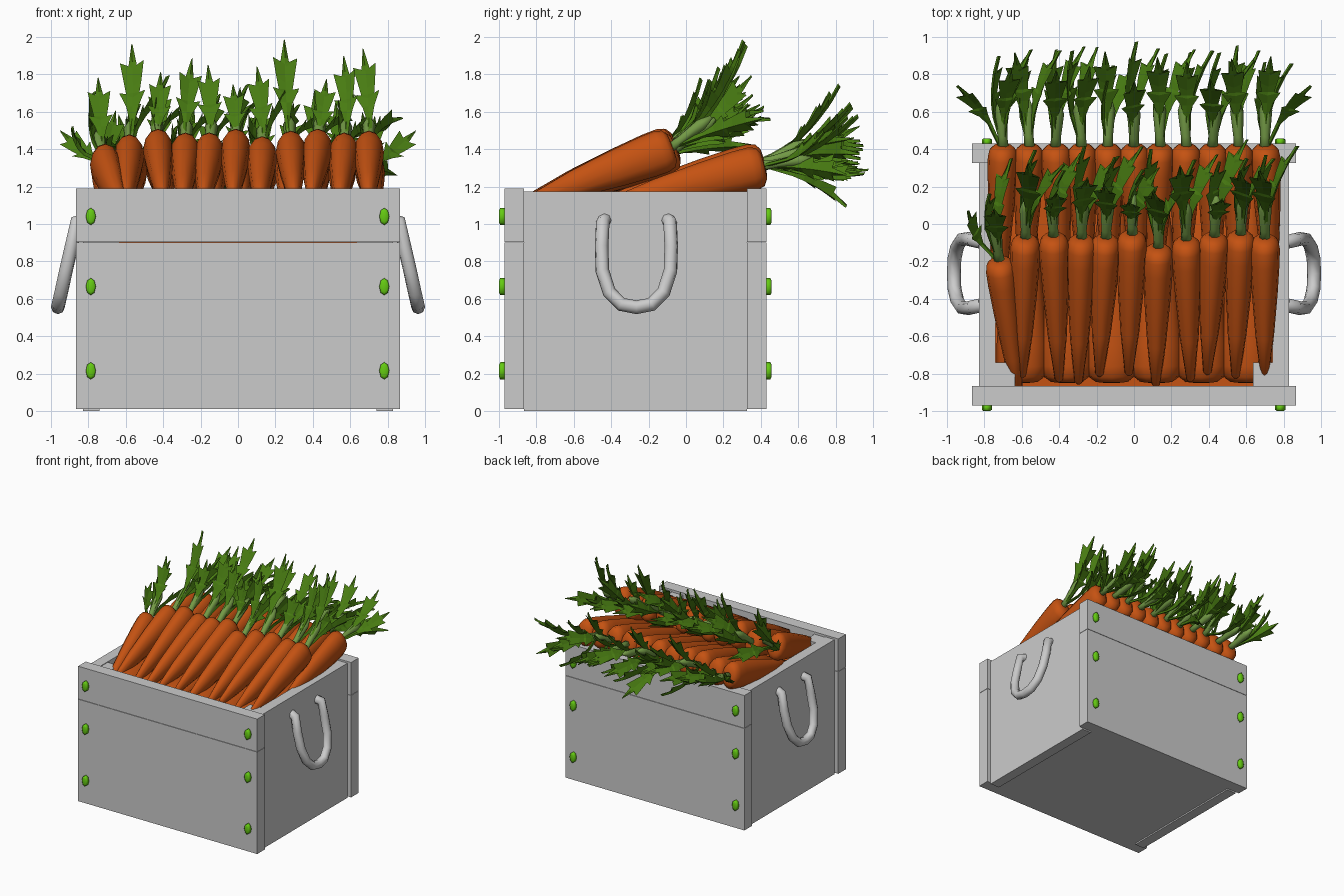
import bpy, bmesh, math, random
from mathutils import Matrix

if "Cube" in bpy.data.objects:
    bpy.data.objects.remove(bpy.data.objects["Cube"])

random.seed(4)
R = math.radians


def material(name, rgb):
    m = bpy.data.materials.new(name)
    m.diffuse_color = (*rgb, 1)
    m.use_nodes = True
    m.node_tree.nodes["Principled BSDF"].inputs["Base Color"].default_value = m.diffuse_color
    return m


ORANGE = material("carrot_orange", (0.56, 0.085, 0.006))
LEAF = material("leaf_green", (0.065, 0.2, 0.006))
STEM = material("stem_green", (0.17, 0.32, 0.06))
BOLT = material("bolt_green", (0.13, 0.6, 0.006))


def add(name, mesh, matrix=Matrix()):
    ob = bpy.data.objects.new(name, mesh)
    bpy.context.collection.objects.link(ob)
    ob.matrix_world = matrix
    return ob


def finish(bm, name, mat=None, smooth=False):
    bmesh.ops.recalc_face_normals(bm, faces=bm.faces)
    for f in bm.faces:
        f.smooth = smooth
    me = bpy.data.meshes.new(name)
    bm.to_mesh(me)
    bm.free()
    if mat:
        me.materials.append(mat)
    return me


def box(name, x, y, z, mat=None):
    bm = bmesh.new()
    size = [b - a for a, b in (x, y, z)]
    mid = [(a + b) / 2 for a, b in (x, y, z)]
    bmesh.ops.create_cube(bm, size=1, matrix=Matrix.Translation(mid) @ Matrix.Diagonal((*size, 1)))
    return add(name, finish(bm, name, mat))


def skin(bm, rings):
    """Bridge successive vertex rings and cap both ends."""
    n = len(rings[0])
    for a, b in zip(rings, rings[1:]):
        for i in range(n):
            j = (i + 1) % n
            bm.faces.new((a[i], a[j], b[j], b[i]))
    bm.faces.new(rings[0])
    bm.faces.new(rings[-1])


def lathe(name, profile, sides, mat, squash=1.0):
    """Spin (y, radius) points about the y axis."""
    bm = bmesh.new()
    angles = [2 * math.pi * i / sides for i in range(sides)]
    skin(bm, [[bm.verts.new((r * math.cos(a), y, squash * r * math.sin(a))) for a in angles]
              for y, r in profile])
    return finish(bm, name, mat, True)


def leaf_mesh(name, bend):
    """Unit-long jagged leaf along +y, curling up by the bend angle."""
    outline = [(0, .025), (.34, .03), (.46, .06), (.58, .125), (.58, .065), (.68, .085),
               (.84, .115), (.77, .05), (.85, .035), (1, .006)]
    bm = bmesh.new()

    def point(x, t, lift):
        a = bend * (t - .4)
        return bm.verts.new((x, t * math.cos(a), t * math.sin(a) + lift))

    rows = []
    for t, w in outline:
        spine = t if w < .08 else t - .04
        rows.append([point(-w, t, w * .35), point(0, spine, -.022), point(w, t, w * .35),
                     point(0, spine, .022)])
    skin(bm, rows)
    return finish(bm, name, LEAF)


def pose(loc, yaw, elev, roll=0, scale=(1, 1, 1)):
    return (Matrix.Translation(loc) @ Matrix.Rotation(R(yaw), 4, 'Z') @ Matrix.Rotation(R(elev), 4, 'X')
            @ Matrix.Rotation(R(roll), 4, 'Y') @ Matrix.Diagonal((*scale, 1)))


# Crate: two-plank end walls, side walls, corner posts, floor
for side, y in (("front", (-.97, -.865)), ("back", (.325, .43))):
    box(side + "_lower_plank", (-.865, .865), y, (.012, .902))
    box(side + "_upper_plank", (-.865, .865), y, (.905, 1.19))
for s in (-1, 1):
    box("side_wall", sorted((s * .74, s * .83)), (-.865, .325), (0, 1.175))
    for y in ((-.865, -.74), (.2, .325)):
        box("corner_post", sorted((s * .635, s * .74)), y, (.04, 1.17))
box("floor", (-.74, .74), (-.865, .325), (.012, .06))

# Bolts on the front and back walls
bolt = lathe("bolt", [(-.017, .018), (-.010, .027), (.017, .027)], 8, BOLT, 1.7)
for x in (-.787, .782):
    for z in (1.04, .665, .215):
        add("front_bolt", bolt, Matrix.Translation((x, -.983, z)))
        add("back_bolt", bolt, pose((x, .441, z), 180, 0))

# Rope-like handles hanging out from each side
half = [(.82, .17, 1.02), (.865, .18, 1.01), (.89, .186, .88), (.92, .182, .75),
        (.945, .145, .635), (.96, .08, .57)]
for s in (-1, 1):
    path = [(x, -.265 - y, z) for x, y, z in half] + [(.963, -.265, .555)]
    path += [(x, -.265 + y, z) for x, y, z in reversed(half)]
    cu = bpy.data.curves.new("handle", 'CURVE')
    cu.dimensions = '3D'
    cu.bevel_depth = .037
    cu.bevel_resolution = 2
    cu.use_fill_caps = True
    sp = cu.splines.new('POLY')
    sp.points.add(len(path) - 1)
    for p, (x, y, z) in zip(sp.points, path):
        p.co = (s * x, y, z, 1)
    sp.use_smooth = True
    add("handle", cu)

# Shared carrot parts
carrot = lathe("carrot", [(-1, .012), (-.985, .022), (-.7, .050), (-.4, .069), (-.18, .079),
                          (-.08, .080), (-.03, .072), (-.005, .050), (0, .02)], 12, ORANGE, 1.45)
stem = lathe("stem", [(-.02, .03), (.06, .026), (.2, .036), (.27, .012)], 6, STEM)
leaf_up = leaf_mesh("leaf_up", .35)
leaf_down = leaf_mesh("leaf_down", -.3)


def leaf(mesh, loc, yaw, elev, roll, length):
    width = .40 + .25 * length
    add("leaf", mesh, pose(loc, yaw, elev, roll, (width, length, width)))


def tuft(loc, yaw, elev, tall, low):
    add("stem", stem, pose(loc, yaw, elev))
    leaf(leaf_up, loc, yaw + random.uniform(-5, 5), elev + 8, random.uniform(-20, 20), tall)
    for s in (-1, 1):
        leaf(leaf_down if s < 0 else leaf_up, loc, yaw + s * random.uniform(5, 15),
             random.uniform(*low), s * random.uniform(40, 75), random.uniform(.45, .57))


# Upper row of carrots: x, shoulder y, shoulder z, leaf length
upper = [(-.72, -.19, 1.34, .52), (-.58, -.07, 1.39, .70), (-.43, -.06, 1.42, .45), (-.28, -.07, 1.40, .58),
         (-.15, -.07, 1.40, .53), (-.01, -.05, 1.42, .36), (.13, -.12, 1.38, .55), (.28, -.08, 1.41, .70),
         (.43, -.06, 1.42, .40), (.57, -.05, 1.40, .60), (.70, -.07, 1.41, .64)]
for x, y, z, tall in upper:
    yaw = 8 if x < -.7 else random.uniform(-3, 3)
    add("upper_carrot", carrot, pose((x, y, z), yaw, 20.5, 0, (1, random.uniform(.79, .84), 1)))
    tuft((x, y - .01, z), yaw, 37, tall, (12, 45))
leaf(leaf_up, (-.74, -.19, 1.34), 42, 18, 40, .34)

# Rear row, resting on the back wall
for i in range(11):
    x = -.7 + i * .14
    z = 1.32 + random.uniform(-.012, .012)
    add("rear_carrot", carrot, pose((x, .42, z), random.uniform(-3, 3), 14, 0, (1, .85, 1)))
    tuft((x, .41, z), random.uniform(-4, 4), (14, 8, 26)[i % 3], random.uniform(.50, .585), (-18, 20))
for s in (-1, 1):
    leaf(leaf_up, (s * .71, .41, 1.31), -s * 26, 14, s * 40, .44)

# Buried layer filling the crate
box("carrot_fill", (-.74, .74), (-.865, .325), (.06, 1.0), ORANGE)
for i in range(6):
    add("buried_carrot", carrot, pose((-.6 + i * .24, -.85, 1.03), 180, -2, 0, (1.7, 1.15, 1)))
